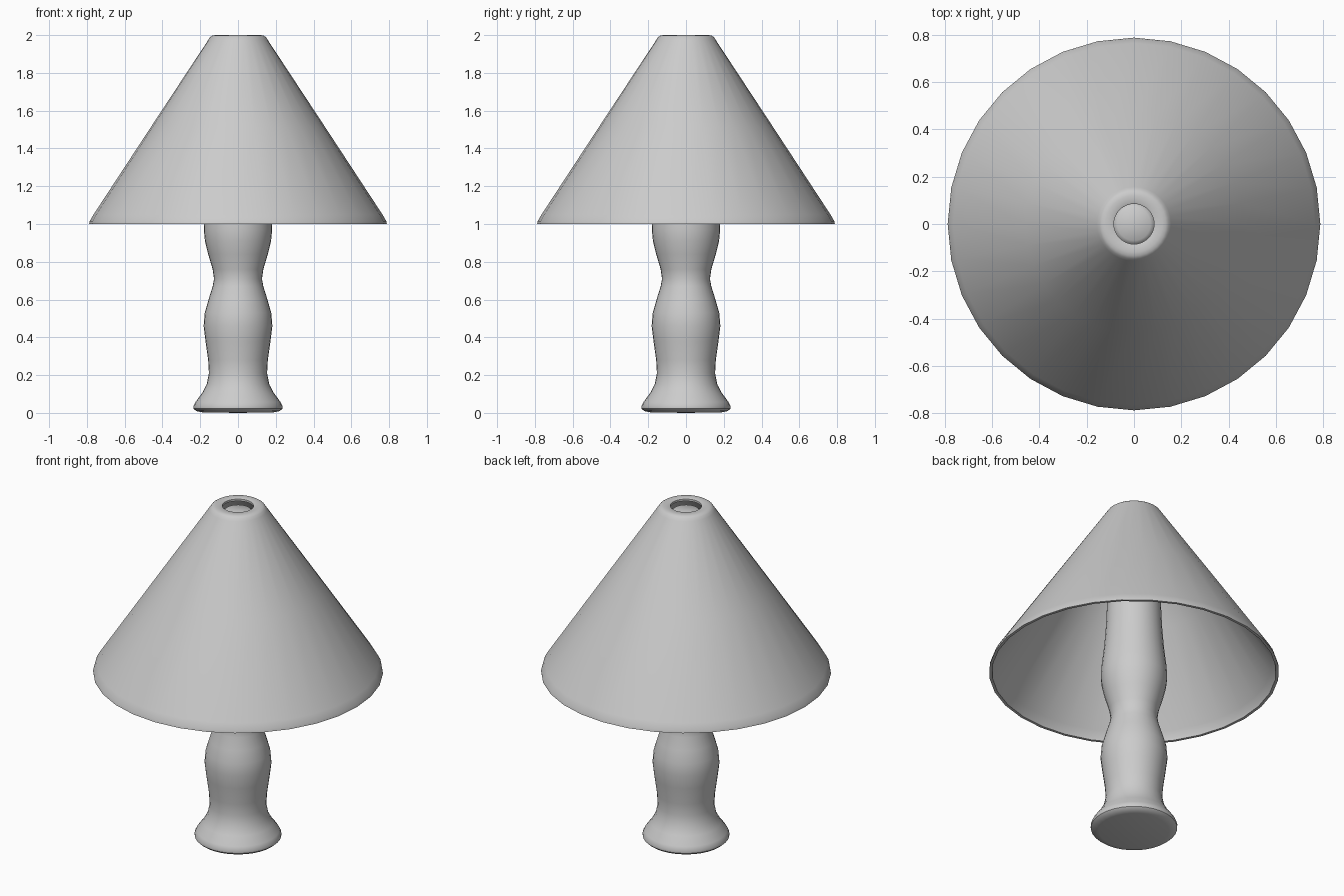
import bpy, bmesh, math

SEGMENTS = 32

def lathe(name, profile, angle=40):
    """Revolve (radius, height) points around z; zero radius becomes a pole."""
    bm = bmesh.new()
    verts = [bm.verts.new((r, 0, z)) for r, z in profile]
    edges = [bm.edges.new(pair) for pair in zip(verts, verts[1:])]
    bmesh.ops.spin(bm, geom=verts + edges, cent=(0, 0, 0), axis=(0, 0, 1),
                   angle=2 * math.pi, steps=SEGMENTS, use_duplicate=False)
    bmesh.ops.remove_doubles(bm, verts=bm.verts, dist=0.0005)
    bmesh.ops.recalc_face_normals(bm, faces=bm.faces)
    mesh = bpy.data.meshes.new(name)
    bm.to_mesh(mesh)
    bm.free()
    obj = bpy.data.objects.new(name, mesh)
    bpy.context.collection.objects.link(obj)
    bpy.ops.object.select_all(action='DESELECT')
    obj.select_set(True)
    bpy.context.view_layer.objects.active = obj
    bpy.ops.object.shade_smooth_by_angle(angle=math.radians(angle))
    return obj

# Turned column with flared foot, running up inside the shade
lathe("lamp_column", [
    (0, 0), (0.19, 0.003), (0.222, 0.01), (0.235, 0.022), (0.236, 0.035),
    (0.225, 0.058), (0.19, 0.105), (0.166, 0.15), (0.154, 0.21),
    (0.158, 0.28), (0.172, 0.38), (0.182, 0.46), (0.176, 0.53),
    (0.156, 0.60), (0.134, 0.67), (0.127, 0.71), (0.134, 0.76),
    (0.158, 0.84), (0.175, 0.91), (0.181, 0.97), (0.177, 1.03),
    (0.163, 1.15), (0.153, 1.28), (0.147, 1.42), (0.138, 1.60),
    (0.120, 1.80), (0.100, 1.92), (0.088, 1.955), (0.070, 1.97), (0, 1.972)])

# Thin conical shade: outer wall, rounded top lip with hole, inner wall
lathe("lamp_shade", [
    (0.772, 1.0), (0.788, 1.0), (0.785, 1.015), (0.765, 1.05),
    (0.46, 1.515), (0.157, 1.975), (0.147, 1.99), (0.135, 1.998),
    (0.12, 2.0), (0.09, 2.0), (0.085, 1.997), (0.085, 1.985), (0.12, 1.982),
    (0.136, 1.975), (0.44, 1.515), (0.748, 1.05), (0.768, 1.015),
    (0.772, 1.0)])
